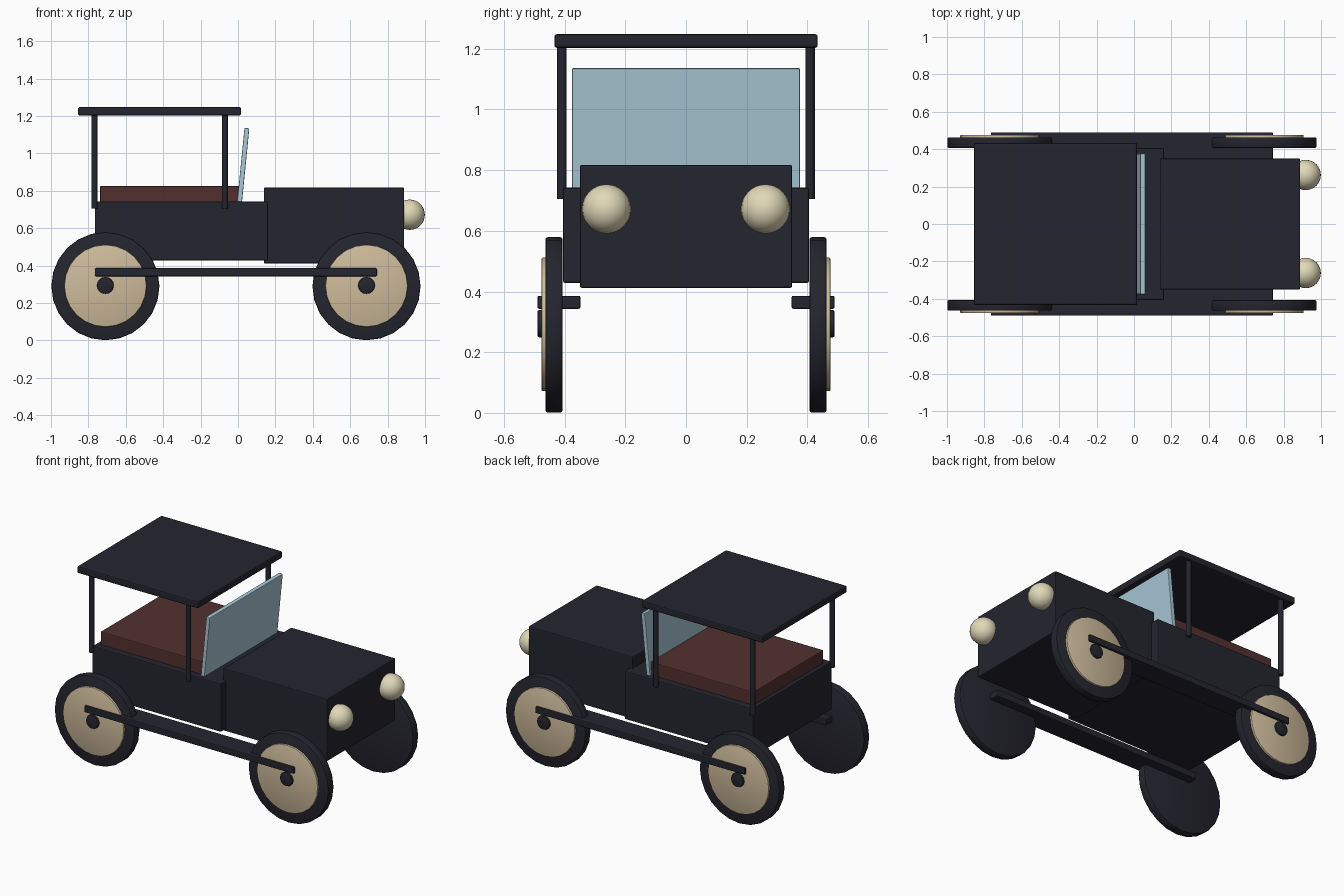
import bpy
import bmesh
from math import radians
from mathutils import Matrix, Vector

cube = bpy.data.objects.get("Cube")
if cube:
    bpy.data.objects.remove(cube, do_unlink=True)


def material(name, r, g, b):
    mat = bpy.data.materials.new(name)
    mat.use_nodes = True
    mat.diffuse_color = (r, g, b, 1)
    mat.node_tree.nodes["Principled BSDF"].inputs["Base Color"].default_value = (r, g, b, 1)
    return mat


DARK = material("dark paint", 0.018, 0.018, 0.028)
CREAM = material("cream spokes", 0.62, 0.50, 0.33)
LEATHER = material("red brown leather", 0.085, 0.030, 0.028)
GLASS = material("pale blue glass", 0.39, 0.58, 0.67)
LAMP = material("pale yellow lamp", 0.75, 0.69, 0.48)


def finish(name, bm, mat, place, bevel=0.0, smooth=False):
    """Bevel the hard edges, place the part and give it its colour."""
    if bevel:
        hard = [e for e in bm.edges if e.calc_face_angle(0) > radians(40)]
        bmesh.ops.bevel(bm, geom=hard, offset=bevel, segments=2, profile=0.5, affect='EDGES')
    bm.transform(place)
    mesh = bpy.data.meshes.new(name)
    bm.to_mesh(mesh)
    bm.free()
    mesh.materials.append(mat)
    obj = bpy.data.objects.new(name, mesh)
    bpy.context.collection.objects.link(obj)
    if smooth:
        bpy.ops.object.select_all(action='DESELECT')
        obj.select_set(True)
        bpy.context.view_layer.objects.active = obj
        bpy.ops.object.shade_smooth_by_angle(angle=radians(40))
    return obj


def box(name, mat, x, y, z, bevel=0.006, tilt=0.0):
    """Box from (min, max) ranges, optionally tilted about its y axis."""
    low, high = Vector((x[0], y[0], z[0])), Vector((x[1], y[1], z[1]))
    bm = bmesh.new()
    bmesh.ops.create_cube(bm, size=1)
    bmesh.ops.scale(bm, vec=high - low, verts=bm.verts)
    place = Matrix.Translation((low + high) / 2) @ Matrix.Rotation(tilt, 4, 'Y')
    return finish(name, bm, mat, place, bevel)


def cylinder(name, mat, centre, radius, depth, sides, axis='Z', bevel=0.0):
    bm = bmesh.new()
    bmesh.ops.create_cone(bm, cap_ends=True, segments=sides,
                          radius1=radius, radius2=radius, depth=depth)
    place = Matrix.Translation(centre)
    if axis == 'Y':
        place = place @ Matrix.Rotation(radians(90), 4, 'X')
    return finish(name, bm, mat, place, bevel, smooth=True)


# Body, bonnet, seat and roof
box("body_tub", DARK, (-0.765, 0.16), (-0.405, 0.405), (0.428, 0.742))
box("bonnet", DARK, (0.138, 0.888), (-0.35, 0.35), (0.412, 0.817))
box("seat", LEATHER, (-0.738, 0.004), (-0.36, 0.36), (0.70, 0.826))
box("roof", DARK, (-0.855, 0.016), (-0.434, 0.434), (1.203, 1.248), 0.008)

# Windscreen leaning towards the bonnet
box("windscreen", GLASS, (0.014, 0.04), (-0.376, 0.376), (0.72, 1.136), 0.004, radians(5.7))

for side, label in ((1, "back"), (-1, "front")):
    # Running board
    inner, outer = sorted((side * 0.348, side * 0.49))
    box(label + "_side_running_board", DARK, (-0.765, 0.743), (inner, outer), (0.343, 0.386))

    # Headlamp
    bm = bmesh.new()
    bmesh.ops.create_uvsphere(bm, u_segments=24, v_segments=16, radius=0.081)
    finish(label + "_side_headlamp", bm, LAMP,
           Matrix.Translation((0.918, side * 0.262, 0.672)), smooth=True)

    # Roof posts
    for x, end in ((-0.767, "rear"), (-0.07, "forward")):
        cylinder(f"{label}_side_{end}_post", DARK, (x, side * 0.409, 0.957), 0.016, 0.505, 12)

    # Wheels: tyre, outer disc and hub cap
    for x, end in ((-0.709, "rear"), (0.687, "forward")):
        name = f"{label}_side_{end}"
        cylinder(name + "_tyre", DARK, (x, side * 0.435, 0.29), 0.289, 0.057, 24, 'Y', 0.008)
        cylinder(name + "_wheel_disc", CREAM, (x, side * 0.465, 0.292), 0.22, 0.022, 24, 'Y', 0.004)
        cylinder(name + "_hub_cap", DARK, (x, side * 0.473, 0.294), 0.045, 0.034, 16, 'Y', 0.006)
